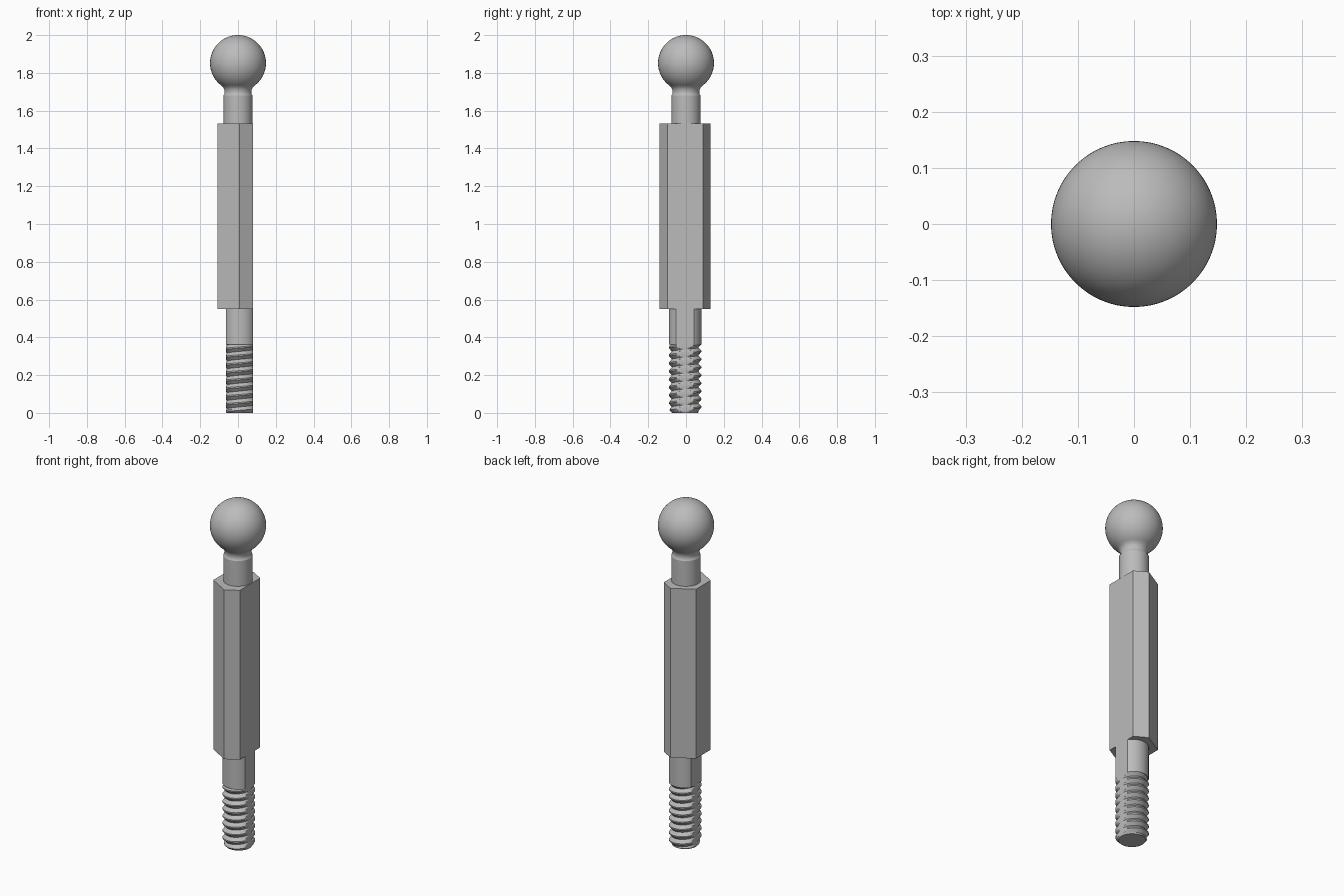
import bpy, bmesh
from math import sin, cos, pi, sqrt, radians, acos

cube = bpy.data.objects.get("Cube")
if cube:
    bpy.data.objects.remove(cube, do_unlink=True)

steel = bpy.data.materials.new("grey steel")
steel.use_nodes = True
GREY = (0.5, 0.5, 0.5, 1)
steel.diffuse_color = GREY
steel.node_tree.nodes["Principled BSDF"].inputs["Base Color"].default_value = GREY

CX, CY = 0.009, -0.005      # axis of the hex body and the shank
SHANK_R, FLAT = 0.086, 0.0715
HEX_R = 0.135


def finish(bm, name, angle=30):
    bmesh.ops.recalc_face_normals(bm, faces=bm.faces)
    mesh = bpy.data.meshes.new(name)
    bm.to_mesh(mesh)
    bm.free()
    mesh.materials.append(steel)
    obj = bpy.data.objects.new(name, mesh)
    bpy.context.collection.objects.link(obj)
    bpy.ops.object.select_all(action='DESELECT')
    obj.select_set(True)
    bpy.context.view_layer.objects.active = obj
    bpy.ops.object.shade_smooth_by_angle(angle=radians(angle))
    return obj


def prism(name, outline, z0, z1):
    bm = bmesh.new()
    base = bm.faces.new([bm.verts.new((x, y, z0)) for x, y in outline])
    top = bmesh.ops.extrude_face_region(bm, geom=[base], use_keep_orig=True)
    verts = [v for v in top["geom"] if isinstance(v, bmesh.types.BMVert)]
    bmesh.ops.translate(bm, verts=verts, vec=(0, 0, z1 - z0))
    return finish(bm, name)


def lathe(name, profile, steps=64):
    bm = bmesh.new()
    verts = [bm.verts.new((r, 0, z)) for r, z in profile]
    edges = [bm.edges.new(pair) for pair in zip(verts, verts[1:])]
    bmesh.ops.spin(bm, geom=verts + edges, cent=(0, 0, 0), axis=(0, 0, 1),
                   angle=2 * pi, steps=steps)
    bmesh.ops.remove_doubles(bm, verts=bm.verts, dist=1e-5)
    return finish(bm, name)


# Hexagonal body, with its +x side milled flush with the shank flat
cut_y = HEX_R - FLAT / sqrt(3)
half_w = HEX_R * sqrt(3) / 2
hexagon = [(FLAT, -cut_y), (FLAT, cut_y), (0, HEX_R),
           (-half_w, HEX_R / 2), (-half_w, -HEX_R / 2), (0, -HEX_R)]
prism("hex_body", [(CX + x, CY + y) for x, y in hexagon], 0.55, 1.533)

# Plain shank with two opposite flats
edge = acos(FLAT / SHANK_R)
arc = [edge + (pi - 2 * edge) * i / 24 for i in range(25)]
angles = arc + [a + pi for a in arc]
prism("flatted_shank", [(CX + SHANK_R * cos(a), CY + SHANK_R * sin(a)) for a in angles],
      0.362, 0.55)

# Neck, fillet and ball turned as one profile
BALL_R, BALL_Z = 0.148, 1.852
start = radians(37)
ball = [(BALL_R * sin(start + (pi - start) * i / 36),
         BALL_Z - BALL_R * cos(start + (pi - start) * i / 36)) for i in range(37)]
neck = [(0, 1.533), (0.077, 1.533), (0.077, 1.68), (0.072, 1.688),
        (0.071, 1.7), (0.073, 1.713), (0.079, 1.725)]
lathe("ball_stud", neck + ball)

# Right-handed thread, chamfered at the tip and trimmed by the two flats
PITCH, TOP, ROOT, SEGS = 0.042, 0.365, 0.07, 128
CREST = 0.42


def thread_radius(phase, z):
    p = phase % 1
    rise = min(1, min(p, 1 - p) / CREST)
    return min(ROOT + (SHANK_R - ROOT) * rise, 0.069 + z)


bm = bmesh.new()
rows = [turn + p for turn in range(-1, 10) for p in (0, CREST / 2, CREST, 1 - CREST, 1 - CREST / 2)]
columns = []
for s in range(SEGS + 1):
    a = 2 * pi * s / SEGS
    column = []
    for row in rows:
        z = min(max(PITCH * (row + s / SEGS), 0), TOP)
        r = thread_radius(z / PITCH - s / SEGS, z)
        x = min(max(r * cos(a), -FLAT), FLAT)
        column.append(bm.verts.new((CX + x, CY + r * sin(a), z)))
    columns.append(column)
for left, right in zip(columns, columns[1:]):
    for i in range(len(rows) - 1):
        bm.faces.new((left[i], right[i], right[i + 1], left[i + 1]))
bmesh.ops.remove_doubles(bm, verts=bm.verts, dist=1e-5)
bmesh.ops.holes_fill(bm, edges=[e for e in bm.edges if e.is_boundary], sides=0)
finish(bm, "threaded_end", 25)
